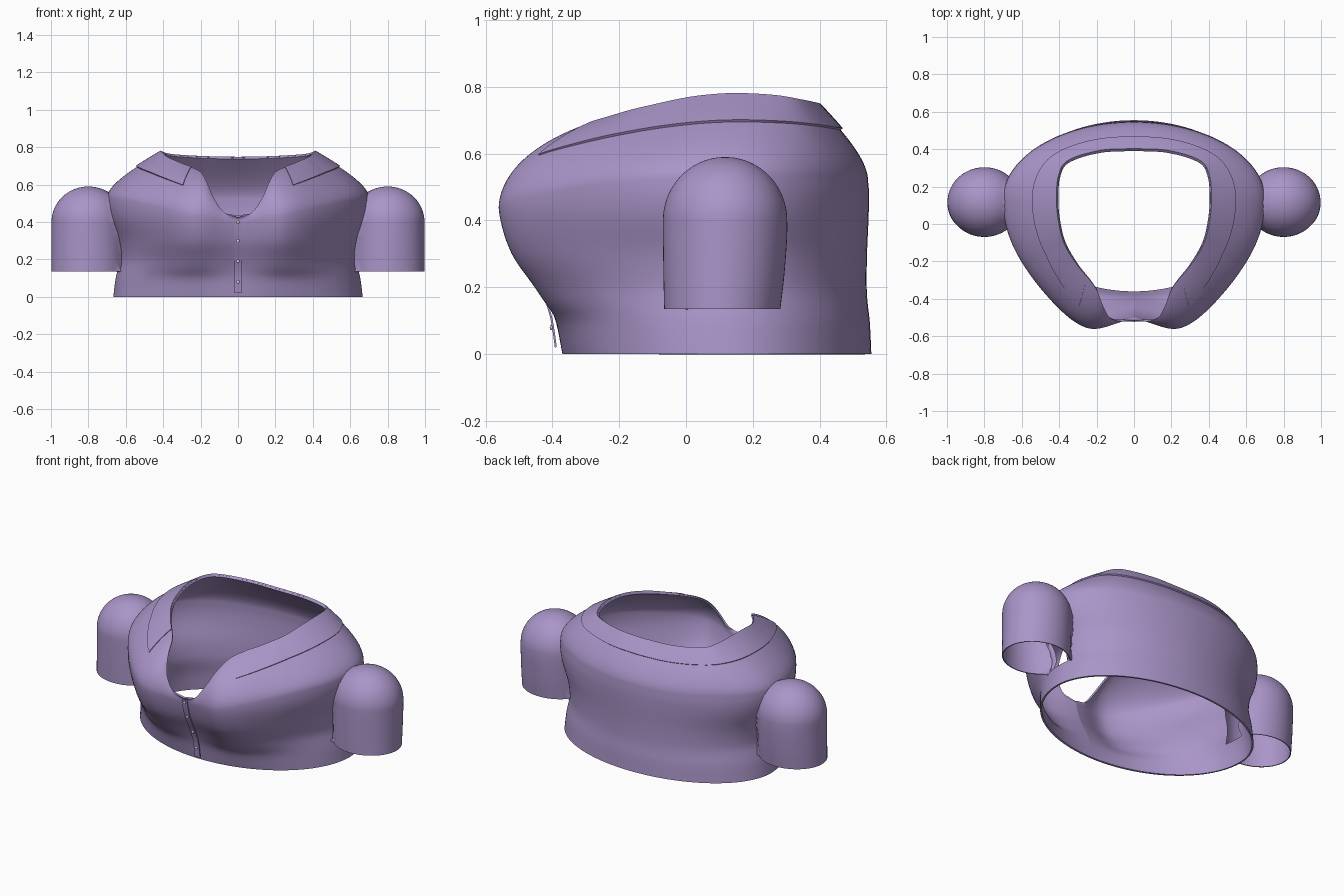
import bpy, bmesh, math
from mathutils import Vector

if "Cube" in bpy.data.objects:
    bpy.data.objects.remove(bpy.data.objects["Cube"])

cloth = bpy.data.materials.new("lilac_cloth")
cloth.diffuse_color = (0.40, 0.30, 0.58, 1)
cloth.use_nodes = True
cloth.node_tree.nodes["Principled BSDF"].inputs["Base Color"].default_value = cloth.diffuse_color
pearl = bpy.data.materials.new("button_pearl")
pearl.diffuse_color = (0.75, 0.72, 0.8, 1)
pearl.use_nodes = True
pearl.node_tree.nodes["Principled BSDF"].inputs["Base Color"].default_value = pearl.diffuse_color

# body levels: z, half width, centre-front y, bust bulge, back y
LEVELS = [(0, .667, -.370, .00, .555), (.10, .654, -.388, .018, .550),
          (.15, .642, -.402, .048, .544), (.20, .632, -.423, .066, .541),
          (.30, .645, -.470, .092, .542), (.42, .690, -.500, .097, .547),
          (.50, .702, -.500, .090, .547), (.56, .692, -.490, .070, .535),
          (.62, .650, -.450, .050, .500)]
# neckline: angle from front, x, y, z, height where the shoulder starts
NECK = [(0, 0, -.52, .425, .405), (6, .075, -.52, .452, .415), (11, .130, -.50, .53, .43),
        (15, .165, -.44, .61, .435), (20, .20, -.35, .668, .44), (35, .30, -.22, .710, .47),
        (55, .37, -.10, .740, .51), (75, .40, .02, .765, .525), (90, .41, .13, .775, .53),
        (115, .398, .26, .770, .53), (135, .350, .335, .758, .53), (160, .18, .388, .747, .52),
        (180, 0, .398, .743, .52)]


def sample(table, t):
    """Smooth lookup in a table whose first column is the key."""
    t = min(max(t, table[0][0]), table[-1][0])
    i = 0
    while i < len(table) - 2 and table[i + 1][0] < t:
        i += 1
    a, b = table[i], table[i + 1]
    p, n = table[max(i - 1, 0)], table[min(i + 2, len(table) - 1)]
    h = b[0] - a[0]
    u = (t - a[0]) / h
    out = []
    for k in range(1, len(a)):
        ma = (b[k] - p[k]) / (b[0] - p[0]) * h
        mb = (n[k] - a[k]) / (n[0] - a[0]) * h
        out.append((2*u**3 - 3*u*u + 1)*a[k] + (u**3 - 2*u*u + u)*ma
                   + (3*u*u - 2*u**3)*b[k] + (u**3 - u*u)*mb)
    return out


def torso(th, z):
    w, yc, bust, yb = sample(LEVELS, z)
    x, c = w * math.sin(th), math.cos(th)
    if c > 0:
        spread = .17 if x < .26 else .23
        y = .13 - (.13 - yc) * c - bust * math.exp(-((x - .26) / spread) ** 2) * min(1, c * 1.5)
    else:
        y = .13 - (yb - .13) * c
    return Vector((x, y, z))


def surf(th, v):
    """v 0..1 runs from hem to shoulder, 1..2 curves over to the neckline."""
    nx, ny, nz, zs = sample(NECK, math.degrees(th))
    if v <= 1:
        return torso(th, zs * v)
    s, n, t = torso(th, zs), Vector((nx, ny, nz)), v - 1
    c1 = s + Vector((0, 0, (nz - s.z) * .3))
    c2 = s.lerp(n, .25 + .35 * min(1, max(0, (math.degrees(th) - 15) / 40)))
    c2.z = s.z + (nz - s.z) * .72
    return s*(1-t)**3 + c1*3*t*(1-t)**2 + c2*3*t*t*(1-t) + n*t**3


def make(name, verts, faces, mat=cloth):
    me = bpy.data.meshes.new(name)
    me.from_pydata(verts, [], faces)
    ob = bpy.data.objects.new(name, me)
    bpy.context.collection.objects.link(ob)
    me.materials.append(mat)
    return ob


def grid(name, cols, rows, fn):
    verts = [fn(i / cols, j / rows) for i in range(cols + 1) for j in range(rows + 1)]
    r = rows + 1
    faces = [(i*r + j, (i+1)*r + j, (i+1)*r + j + 1, i*r + j + 1)
             for i in range(cols) for j in range(rows)]
    return make(name, verts, faces)


def mirror(ob):
    m = ob.modifiers.new("mirror", 'MIRROR')
    m.use_clip = True
    m.merge_threshold = .0005


def solidify(ob, t, offset=-1):
    m = ob.modifiers.new("thickness", 'SOLIDIFY')
    m.thickness, m.offset = t, offset


def finish(ob, angle=40):
    """Apply the modifiers, then shade smooth with sharp rims."""
    bpy.ops.object.select_all(action='DESELECT')
    ob.select_set(True)
    bpy.context.view_layer.objects.active = ob
    for m in [m.name for m in ob.modifiers]:
        bpy.ops.object.modifier_apply(modifier=m)
    bpy.ops.object.shade_smooth_by_angle(angle=math.radians(angle))


# bodice shell
bodice = grid("bodice", 90, 44, lambda a, b: surf(math.pi * a ** 1.35, 2 * b))
mirror(bodice)
solidify(bodice, .010)


# folded collar lying close on the shoulders
def collar_point(a, b):
    th = math.radians(27 + 153 * a)
    low = 1.66 - .08 * math.exp(-a * 9)
    p = surf(th, low + (2 - low) * b)
    out = Vector((math.sin(th), -math.cos(th), 0))
    return p + (out * .003 + Vector((0, 0, .003))) * min(1, a * 8)


collar = grid("collar", 70, 10, collar_point)
mirror(collar)
solidify(collar, .008, 0)


# puffed sleeve dome, open at the bottom
def dome(scale, low):
    prof = [(.174, low), (.180, .22), (.184, .30), (.186, .36), (.186, .40)]
    prof += [(.186 * math.cos(k * math.pi / 24), .40 + .19 * math.sin(k * math.pi / 24))
             for k in range(1, 13)]

    def point(a, b):
        r, z = sample([(i, *p) for i, p in enumerate(prof)], b * (len(prof) - 1))
        rx = .186 if z < .40 else r
        t = 2 * math.pi * a
        return Vector((.80 + 1.06 * rx * scale * math.cos(t),
                       .117 - (.186 - r) * (.7 if z < .40 else 0) + r * scale * math.sin(t),
                       low + (z - low) * (1 if scale == 1 else .97)))
    return point


def body_x(p):
    """Half width of the body at the point's depth and height."""
    w, yc, _, yb = sample(LEVELS, p.z)
    q = (p.y - .13) / ((yb - .13) if p.y > .13 else (.13 - yc))
    return w * math.sqrt(max(0, 1 - q * q)) - .006


sleeve = grid("puff_sleeves", 96, 48, dome(1, .135))
bm = bmesh.new()
bm.from_mesh(sleeve.data)
bmesh.ops.remove_doubles(bm, verts=bm.verts, dist=.0005)
bmesh.ops.delete(bm, geom=[v for v in bm.verts if v.co.x < body_x(v.co)], context='VERTS')
# pull the cut edge of the sleeve onto the body
for v in bm.verts:
    if v.is_boundary and v.co.x - body_x(v.co) < .025:
        v.co.x = body_x(v.co)
bm.to_mesh(sleeve.data)
bm.free()
mirror(sleeve)
solidify(sleeve, .006)

# armholes cut through the bodice under the sleeves
cutter = grid("armhole_cutter", 48, 24, dome(.95, .128))
cutter.hide_render = True
bm = bmesh.new()
bm.from_mesh(cutter.data)
bmesh.ops.remove_doubles(bm, verts=bm.verts, dist=.0005)
bmesh.ops.holes_fill(bm, edges=[e for e in bm.edges if e.is_boundary], sides=0)
bmesh.ops.recalc_face_normals(bm, faces=bm.faces)
bmesh.ops.translate(bm, verts=bm.verts, vec=(0, 0, .012))
bm.to_mesh(cutter.data)
bm.free()
mirror(cutter)
cut = bodice.modifiers.new("armholes", 'BOOLEAN')
cut.object, cut.operation, cut.solver = cutter, 'DIFFERENCE', 'EXACT'
finish(bodice)
bpy.data.objects.remove(cutter)


# button placket strip, hanging slightly free of the front near the hem
def placket_y(z):
    return torso(0, z).y - .010 - .010 * max(0, 1 - z / .2)


placket = grid("placket", 4, 24, lambda a, b: Vector(
    ((a - .5) * .036, placket_y(.02 + .395 * b), .02 + .395 * b)))
solidify(placket, .006)

# buttons
for z in (.08, .19, .30, .40):
    bpy.ops.mesh.primitive_uv_sphere_add(segments=16, ring_count=8, radius=.008,
                                         location=(0, placket_y(z) - .002, z))
    button = bpy.context.object
    button.name = "button"
    button.scale.y = .6
    button.data.materials.append(pearl)
    finish(button)

for ob in (collar, sleeve, placket):
    finish(ob)
